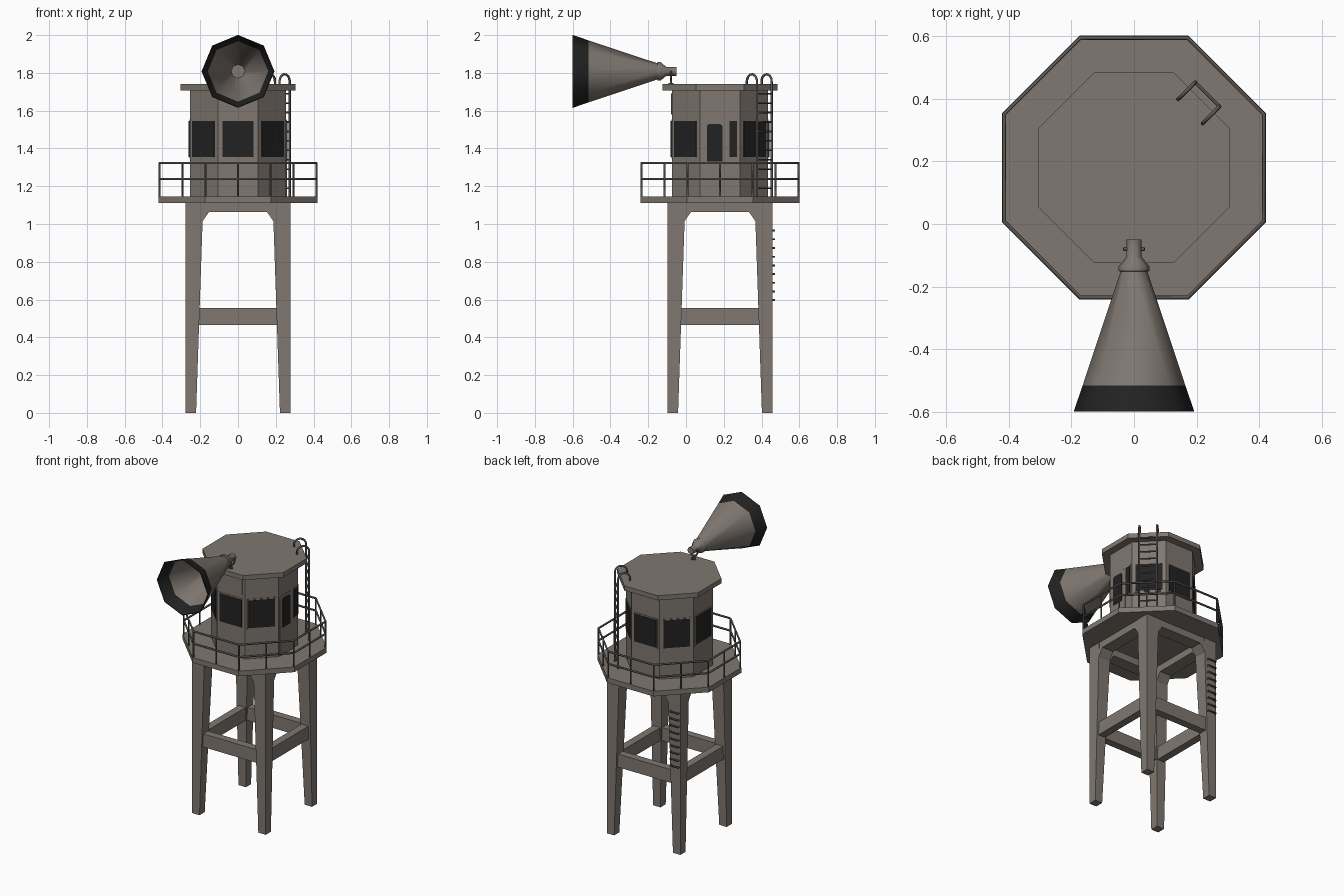
import bpy, bmesh, math
from math import sin, cos, pi, radians
from mathutils import Vector

if "Cube" in bpy.data.objects:
    bpy.data.objects.remove(bpy.data.objects["Cube"])

CY = 0.18  # tower axis is set back from the origin


def material(name, rgb):
    m = bpy.data.materials.new(name)
    m.diffuse_color = (*rgb, 1)
    m.use_nodes = True
    m.node_tree.nodes["Principled BSDF"].inputs["Base Color"].default_value = m.diffuse_color
    return m


CONCRETE = material("warm grey concrete", (0.215, 0.187, 0.165))
BLACK = material("black glass and rim", (0.016, 0.016, 0.016))
METAL = material("dark grey metal", (0.10, 0.095, 0.088))


def finish(name, bm, *mats):
    bmesh.ops.recalc_face_normals(bm, faces=bm.faces)
    me = bpy.data.meshes.new(name)
    bm.to_mesh(me)
    bm.free()
    for m in mats:
        me.materials.append(m)
    ob = bpy.data.objects.new(name, me)
    bpy.context.collection.objects.link(ob)
    return ob


def add_prism(bm, bottom, top):
    """Solid between two matching loops of points."""
    a = [bm.verts.new(p) for p in bottom]
    b = [bm.verts.new(p) for p in top]
    bm.faces.new(a)
    bm.faces.new(b)
    n = len(a)
    for i in range(n):
        bm.faces.new((a[i], a[(i + 1) % n], b[(i + 1) % n], b[i]))


def polar(a, r, t, z):
    """Point at distance r out along direction a, shifted sideways by t."""
    return Vector((r * cos(a) - t * sin(a), CY + r * sin(a) + t * cos(a), z))


def octagon(apothem, z):
    r = apothem / cos(pi / 8)
    return [polar(pi / 8 + k * pi / 4, r, 0, z) for k in range(8)]


def octagon_slab(name, apothem, z0, z1):
    bm = bmesh.new()
    add_prism(bm, octagon(apothem, z0), octagon(apothem, z1))
    return finish(name, bm, CONCRETE)


def wall_plate(name, a, outline, r0, r1, mat):
    """Thin plate on the wall facing direction a; outline is (sideways, height)."""
    bm = bmesh.new()
    add_prism(bm, [polar(a, r0, t, z) for t, z in outline],
              [polar(a, r1, t, z) for t, z in outline])
    return finish(name, bm, mat)


def rect(t0, t1, z0, z1):
    return [(t0, z0), (t1, z0), (t1, z1), (t0, z1)]


def tubes(name, paths, radius, mat, cyclic=False):
    cu = bpy.data.curves.new(name, 'CURVE')
    cu.dimensions = '3D'
    cu.bevel_depth = radius
    cu.bevel_resolution = 1
    cu.use_fill_caps = True
    for pts in paths:
        s = cu.splines.new('POLY')
        s.points.add(len(pts) - 1)
        for p, q in zip(s.points, pts):
            p.co = (*q, 1)
        s.use_cyclic_u = cyclic
    cu.materials.append(mat)
    ob = bpy.data.objects.new(name, cu)
    bpy.context.collection.objects.link(ob)
    bpy.ops.object.select_all(action='DESELECT')
    ob.select_set(True)
    bpy.context.view_layer.objects.active = ob
    bpy.ops.object.convert(target='MESH')
    return ob


# Legs: outer faces upright, inner faces tapered
for sx in (-1, 1):
    for sy in (-1, 1):
        def leg_loop(inner, z):
            o = 0.278
            return [(sx * x, CY + sy * y, z)
                    for x, y in ((inner, inner), (o, inner), (o, o), (inner, o))]
        bm = bmesh.new()
        add_prism(bm, leg_loop(0.222, 0), leg_loop(0.184, 1.115))
        finish("leg", bm, CONCRETE)

# Cross beams and top arches on the four sides
arch = [(-0.2, 1.0), (-0.187, 1.015), (-0.154, 1.063), (0.154, 1.063),
        (0.187, 1.015), (0.2, 1.0), (0.2, 1.115), (-0.2, 1.115)]
for k in range(4):
    a = k * pi / 2
    wall_plate("cross_beam", a, rect(-0.215, 0.215, 0.465, 0.555), 0.212, 0.264, CONCRETE)
    wall_plate("top_arch", a, arch, 0.19, 0.276, CONCRETE)

# Platform, cabin and roof
octagon_slab("platform", 0.422, 1.11, 1.145)
octagon_slab("cabin_wall", 0.255, 1.14, 1.71)
octagon_slab("roof", 0.305, 1.708, 1.74)

# Windows on every wall except the door side
for k in range(1, 8):
    a = k * pi / 4
    wall_plate("window_frame", a, rect(-0.092, 0.092, 1.347, 1.553), 0.25, 0.258, CONCRETE)
    wall_plate("window_pane", a, rect(-0.083, 0.083, 1.356, 1.544), 0.254, 0.261, BLACK)

# Door side: door, door glass and a narrow window
wall_plate("door", 0, [(-0.095, 1.145), (0.04, 1.145), (0.04, 1.535), (0.025, 1.55),
                       (-0.08, 1.55), (-0.095, 1.535)], 0.25, 0.259, CONCRETE)
wall_plate("door_glass", 0, [(-0.07, 1.33), (0.012, 1.33), (0.012, 1.52), (0.002, 1.53),
                             (-0.06, 1.53), (-0.07, 1.52)], 0.255, 0.262, BLACK)
wall_plate("narrow_window_frame", 0, rect(0.042, 0.096, 1.347, 1.553), 0.25, 0.258, CONCRETE)
wall_plate("narrow_window_pane", 0, rect(0.049, 0.089, 1.356, 1.544), 0.254, 0.261, BLACK)

# Blank plate above the front window
wall_plate("front_plate", -pi / 2, rect(-0.088, 0.088, 1.58, 1.69), 0.25, 0.26, CONCRETE)

# Railing: two rails, posts at corners and mid sides
tubes("rails", [octagon(0.415, z) for z in (1.322, 1.238)], 0.0065, METAL, True)
posts = []
for k in range(16):
    r = 0.415 / (cos(pi / 8) if k % 2 else 1)
    posts.append([polar(k * pi / 8, r, 0, z) for z in (1.14, 1.322)])
tubes("rail_posts", posts, 0.0055, METAL)

# Roof ladder with hooped tops
A = pi / 4
stringers = []
for t in (-0.055, 0.055):
    path = [polar(A, 0.332, t, 1.145)]
    path += [polar(A, 0.294 + 0.038 * cos(i * pi / 8), t, 1.755 + 0.038 * sin(i * pi / 8))
             for i in range(9)]
    path.append(polar(A, 0.256, t, 1.735))
    stringers.append(path)
tubes("ladder_stringers", stringers, 0.0065, METAL)
tubes("ladder_rungs", [[polar(A, 0.332, t, 1.19 + 0.05 * i) for t in (-0.055, 0.055)]
                       for i in range(11)], 0.005, METAL)

# Staple rungs on the rear left leg
staples = []
for i in range(9):
    z = 0.597 + 0.046 * i
    staples.append([(-0.268, 0.45, z), (-0.268, 0.468, z), (-0.208, 0.468, z), (-0.208, 0.45, z)])
tubes("leg_rungs", staples, 0.0055, METAL)

# Horn: eight-sided lathe along y, black near the mouth
HZ = 1.808
profile = [(-0.05, 0.001), (-0.05, 0.024), (-0.105, 0.024), (-0.135, 0.049), (-0.15, 0.049),
           (-0.152, 0.043), (-0.516, 0.164), (-0.6, 0.193), (-0.6, 0.189), (-0.516, 0.16),
           (-0.17, 0.037), (-0.17, 0.001)]
bm = bmesh.new()
rings = [[bm.verts.new((r * sin(k * pi / 4), y, HZ + r * cos(k * pi / 4))) for k in range(8)]
         for y, r in profile]
for i in range(len(rings) - 1):
    for k in range(8):
        j = (k + 1) % 8
        f = bm.faces.new((rings[i][k], rings[i][j], rings[i + 1][j], rings[i + 1][k]))
        f.material_index = 1 if 6 <= i <= 8 else 0
bm.faces.new(rings[0])
bm.faces.new(rings[-1])
horn = finish("horn", bm, CONCRETE, BLACK)
bpy.ops.object.select_all(action='DESELECT')
horn.select_set(True)
bpy.context.view_layer.objects.active = horn
bpy.ops.object.shade_smooth_by_angle(angle=radians(46))

# Horn yoke, stem and foot
yoke = [(0.03 * cos(pi + i * pi / 8), -0.08, 1.795 + 0.03 * sin(pi + i * pi / 8))
        for i in range(9)]
yoke = [(-0.03, -0.08, HZ)] + yoke + [(0.03, -0.08, HZ)]
tubes("horn_yoke", [yoke, [(-0.033, -0.08, HZ), (0.033, -0.08, HZ)],
                    [(0, -0.08, 1.768), (0, -0.08, 1.735)]], 0.006, METAL)
tubes("horn_foot", [[(0, -0.08, 1.735), (0, -0.08, 1.747)]], 0.016, METAL)
